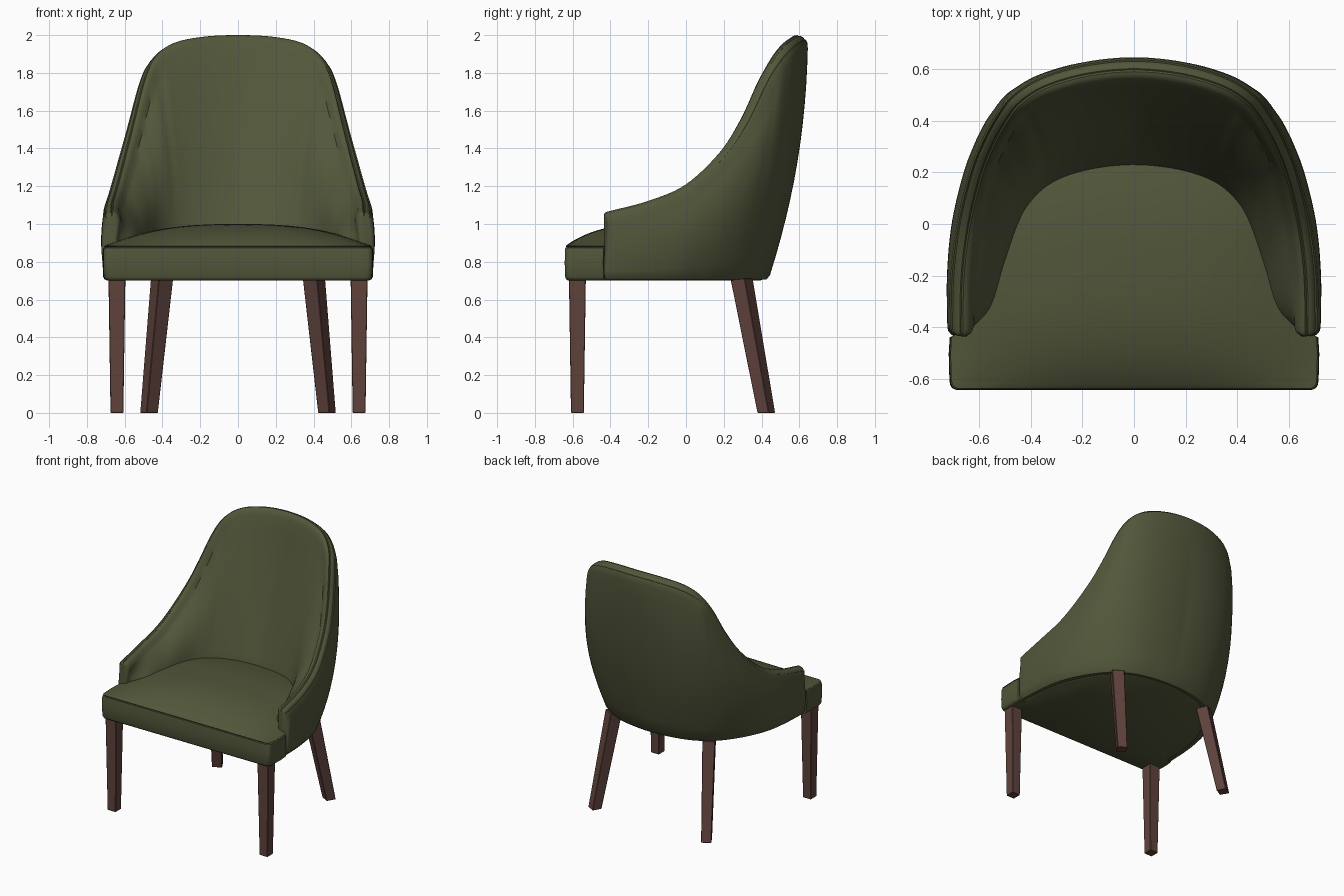
import bpy, bmesh, math
from mathutils import Vector, Matrix

cube = bpy.data.objects.get("Cube")
if cube:
    bpy.data.objects.remove(cube, do_unlink=True)


def make_material(name, rgb):
    mat = bpy.data.materials.new(name)
    mat.use_nodes = True
    mat.diffuse_color = (*rgb, 1)
    bsdf = next(n for n in mat.node_tree.nodes if n.type == 'BSDF_PRINCIPLED')
    bsdf.inputs["Base Color"].default_value = (*rgb, 1)
    bsdf.inputs["Roughness"].default_value = 0.8
    return mat


fabric = make_material("olive_fabric", (0.083, 0.094, 0.042))
wood = make_material("dark_wood", (0.115, 0.055, 0.045))


def make_object(name, bm, mat, smooth=True):
    bmesh.ops.recalc_face_normals(bm, faces=bm.faces)
    mesh = bpy.data.meshes.new(name)
    bm.to_mesh(mesh)
    bm.free()
    mesh.materials.append(mat)
    obj = bpy.data.objects.new(name, mesh)
    bpy.context.collection.objects.link(obj)
    if smooth:
        bpy.ops.object.select_all(action='DESELECT')
        obj.select_set(True)
        bpy.context.view_layer.objects.active = obj
        bpy.ops.object.shade_smooth_by_angle(angle=math.radians(40))
    return obj


def mirrored(half):
    """Vectors for a left half path followed by its mirror image."""
    pts = [Vector(p) for p in half]
    return pts + [Vector((-p.x, p.y, p.z)) for p in reversed(pts[:-1])]


def spline(pts, t):
    """Catmull-Rom point at parameter t in control point units."""
    last = len(pts) - 1
    i = min(max(int(t), 0), last - 1)
    f = t - i
    b, c = pts[i], pts[i + 1]
    a = pts[i - 1] if i > 0 else 2 * b - c
    d = pts[i + 2] if i + 2 <= last else 2 * c - b
    return 0.5 * (2 * b + (c - a) * f + (2 * a - 5 * b + 4 * c - d) * f ** 2
                  + (3 * b - a - 3 * c + d) * f ** 3)


def bridge(bm, rings):
    """Join closed rings of equal length with quads."""
    for r, s in zip(rings, rings[1:]):
        n = len(r)
        for i in range(n):
            j = (i + 1) % n
            bm.faces.new((r[i], r[j], s[j], s[i]))


# Guide paths of the wrap-around back: top rim, outer foot, inner foot
BOTTOM, INNER_Z = 0.705, 0.93
rim = mirrored([(.68, -.41, 1.067), (.675, -.2, 1.122), (.65, 0, 1.208),
                (.605, .185, 1.38), (.561, .3, 1.555), (.507, .4, 1.765),
                (.45, .475, 1.885), (.35, .54, 1.957), (.19, .588, 1.991), (0, .607, 2)])
foot = mirrored([(x, y, BOTTOM) for x, y in (
    (.71, -.41), (.70, -.22), (.672, -.05), (.62, .08), (.56, .185),
    (.48, .285), (.39, .355), (.28, .405), (.14, .435), (0, .445))])
inner = mirrored([(x, y, INNER_Z) for x, y in (
    (.635, -.41), (.55, -.315), (.505, -.18), (.46, -.04), (.42, .05),
    (.36, .12), (.29, .165), (.2, .195), (.1, .212), (0, .217))])

# Rim cross-section (inward, upward): tilted edge with two shallow seams
RIM_PROFILE = [(-.038, -.07), (-.035, -.04), (-.028, -.024), (-.022, -.025),
               (-.016, -.014), (-.003, -.006), (.006, -.004), (.011, -.007),
               (.018, 0), (.03, -.002), (.045, -.014), (.058, -.042)]


def shell_section(t):
    end = len(rim) - 1
    e, b, n = (spline(path, t) for path in (rim, foot, inner))
    tangent = (spline(rim, min(t + .02, end)) - spline(rim, max(t - .02, 0))).normalized()
    inward = Vector((-tangent.y, tangent.x, 0)).normalized()
    up = tangent.cross(inward)
    edge = [e + inward * w + up * d for w, d in RIM_PROFILE]
    depth = min(t, end - t) / (end / 2)
    lift = Vector((0, 0, .025))

    def column(start, stop, bulge, steps=12):
        return [start.lerp(stop, k / steps) - inward * bulge * 4 * (k / steps) * (1 - k / steps)
                for k in range(steps)]

    corner = .12 * depth ** 2 * (1 - depth)
    section = [b + inward * .02]
    section += column(b + lift, edge[0], .008 + .035 * min(1, depth * 2) + corner)
    section += edge[:-1]
    section += column(edge[-1], n, .018 * depth - .035 * math.sin(math.pi * depth))
    section += [n, Vector((n.x, n.y, BOTTOM + .01))]
    return section


# Upholstered back and arms
bm = bmesh.new()
STEPS = 108
sections = [shell_section(18 * k / STEPS) for k in range(STEPS + 1)]


def rounded_end(section):
    """Shrinking sections that round off the front of an arm."""
    xs, zs = [p.x for p in section], [p.z for p in section]
    cx, cz = (min(xs) + max(xs)) / 2, (min(zs) + max(zs)) / 2
    out = []
    for inset, forward in ((.003, .012), (.009, .02), (.02, .025)):
        sx = 1 - 2 * inset / (max(xs) - min(xs))
        sz = 1 - 2 * inset / (max(zs) - min(zs))
        out.append([Vector((cx + (p.x - cx) * sx, p.y - forward, cz + (p.z - cz) * sz))
                    for p in section])
    return out


sections = rounded_end(sections[0])[::-1] + sections + rounded_end(sections[-1])
rings = [[bm.verts.new(p) for p in s] for s in sections]
bridge(bm, rings)
bm.faces.new(rings[0])
bm.faces.new(rings[-1])
make_object("back_and_arms", bm, fabric)

# Seat outline: rounded front corners, then tucked inside the arms
half = [Vector((.71, -.437, 0)), Vector((.714, -.5, 0)), Vector((.712, -.58, 0))]
for k in range(6):
    a = math.pi / 2 * k / 5
    half.append(Vector((.68 + .03 * math.cos(a), -.61 - .03 * math.sin(a), 0)))
half += [Vector((.68 * (1 - k / 12), -.64, 0)) for k in range(1, 13)]
front = mirrored(half)
tucked = []
for k in range(41):
    p = spline(foot, 18 * k / 40)
    tucked.append(Vector((p.x * .94, p.y - .035 if p.y > -.3 else -.425, 0)))
outline = front + tucked[::-1]

# Seat cushion: base band, seam, crowned top
bm = bmesh.new()
CENTRE = Vector((0, -.1, 0))


def seat_ring(scale, z):
    return [bm.verts.new(CENTRE + (p - CENTRE) * scale + Vector((0, 0, z))) for p in outline]


rings = [seat_ring(s, z) for s, z in (
    (.975, .702), (.99, .707), (1, .72), (1.004, .79), (1.002, .86), (.998, .873),
    (.986, .877), (.994, .883))]
for k in range(1, 22):
    ring = seat_ring(.994 * (1 - (k / 22) ** 1.4), .883)
    for v in ring:
        across = 1 - min(1, abs(v.co.x) / .714) ** 2.6
        along = 1 - min(1, max(0, -.1 - v.co.y) / .54) ** 3.3
        sag = .35 * max(0, v.co.y + .1) ** 2
        v.co.z += .117 * across * along - sag
    rings.append(ring)
bridge(bm, rings)
bm.faces.new(rings[0])
bm.faces.new(rings[-1])
make_object("seat_cushion", bm, fabric)


# Tapered square legs
def make_leg(name, top, bottom, top_size, bottom_size, turn):
    bm = bmesh.new()
    spin = Matrix.Rotation(turn, 3, 'Z')
    rings = []
    for centre, size in ((bottom, bottom_size), (top, top_size)):
        rings.append([bm.verts.new(Vector(centre) + spin @ Vector((sx, sy, 0)) * size / 2)
                      for sx, sy in ((-1, -1), (1, -1), (1, 1), (-1, 1))])
    bridge(bm, rings)
    for ring in rings:
        bm.faces.new(ring)
    bmesh.ops.bevel(bm, geom=bm.edges[:], offset=.003, segments=1, affect='EDGES')
    make_object(name, bm, wood, smooth=False)


for side, sign in (("left", 1), ("right", -1)):
    make_leg("front_leg_" + side, (sign * .641, -.575, .73), (sign * .641, -.575, 0),
             .09, .068, 0)
    make_leg("back_leg_" + side, (sign * .402, .294, .712), (sign * .471, .425, 0),
             .088, .07, -sign * math.radians(30))
